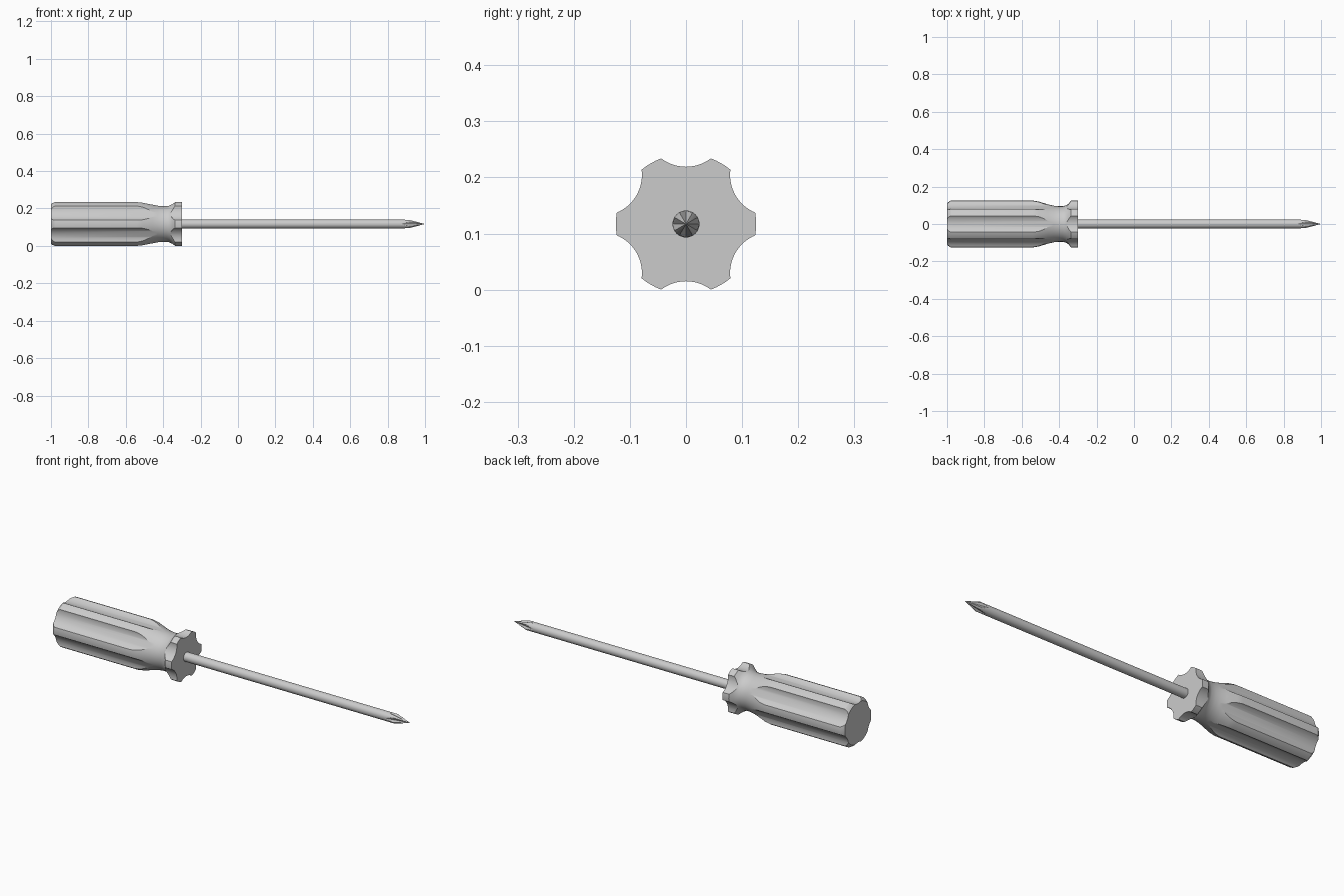
import bpy, bmesh, math
from mathutils import Matrix, Vector

if "Cube" in bpy.data.objects:
    bpy.data.objects.remove(bpy.data.objects["Cube"])

CZ = 0.117      # height of the tool axis
R = 0.125       # handle radius


def lathe(name, profile, seg, limit=None):
    """Spin (x, radius) points about the tool axis; limit(x, angle) may cut the radius."""
    bm = bmesh.new()
    rings = []
    for x, r in profile:
        if r == 0:
            rings.append([bm.verts.new((x, 0, CZ))])
            continue
        ring = []
        for i in range(seg):
            a = 2 * math.pi * i / seg
            rr = min(r, limit(x, a)) if limit else r
            ring.append(bm.verts.new((x, rr * math.cos(a), CZ + rr * math.sin(a))))
        rings.append(ring)
    for p, q in zip(rings, rings[1:]):
        for i in range(seg):
            j = (i + 1) % seg
            bm.faces.new((p[i], p[j], q[0]) if len(q) == 1 else (p[i], p[j], q[j], q[i]))
    for ring in (rings[0], rings[-1]):
        if len(ring) > 1:
            bm.faces.new(ring)
    bmesh.ops.recalc_face_normals(bm, faces=bm.faces)
    return make(name, bm)


def make(name, bm):
    me = bpy.data.meshes.new(name)
    bm.to_mesh(me)
    bm.free()
    ob = bpy.data.objects.new(name, me)
    bpy.context.collection.objects.link(ob)
    return ob


def activate(ob):
    bpy.ops.object.select_all(action='DESELECT')
    ob.select_set(True)
    bpy.context.view_layer.objects.active = ob


# Handle: turned body with waist and front collar
handle = lathe("handle", [
    (-1.0, 0.109), (-0.993, 0.117), (-0.98, R), (-0.54, R), (-0.51, 0.120), (-0.46, 0.105),
    (-0.43, 0.098), (-0.405, 0.095), (-0.38, 0.095), (-0.365, 0.099),
    (-0.35, 0.109), (-0.336, R), (-0.30, R)], 90)

# Six round flutes cut along the whole handle
bm = bmesh.new()
for i in range(6):
    a = math.radians(30 + 60 * i)
    pos = Vector((-0.65, 0.175 * math.cos(a), CZ + 0.175 * math.sin(a)))
    bmesh.ops.create_cone(bm, cap_ends=True, segments=64, radius1=0.073, radius2=0.073, depth=1.0,
                          matrix=Matrix.Translation(pos) @ Matrix.Rotation(math.pi / 2, 4, 'Y'))
cutter = make("flute_cutter", bm)
cutter.hide_render = True
mod = handle.modifiers.new("flutes", 'BOOLEAN')
mod.operation = 'DIFFERENCE'
mod.solver = 'EXACT'
mod.object = cutter
activate(handle)
bpy.ops.object.modifier_apply(modifier=mod.name)
bpy.data.objects.remove(cutter)
bpy.ops.object.shade_smooth_by_angle(angle=math.radians(25))


# Shaft: round rod, conical point with four V grooves
def groove(x, a):
    a = (a + math.pi / 4) % (math.pi / 2) - math.pi / 4
    if x < 0.87 or abs(a) > math.radians(30.1):
        return 1.0
    return 0.024 * (1 - x) / 0.13 / (math.cos(a) - 0.5 * abs(math.sin(a)))


tip = [(0.87 + 0.005 * i, 0.024) for i in range(11)]
shaft = lathe("shaft", [(-0.32, 0.024)] + tip + [(1.0, 0)], 48, groove)
activate(shaft)
bpy.ops.object.shade_smooth_by_angle(angle=math.radians(25))
